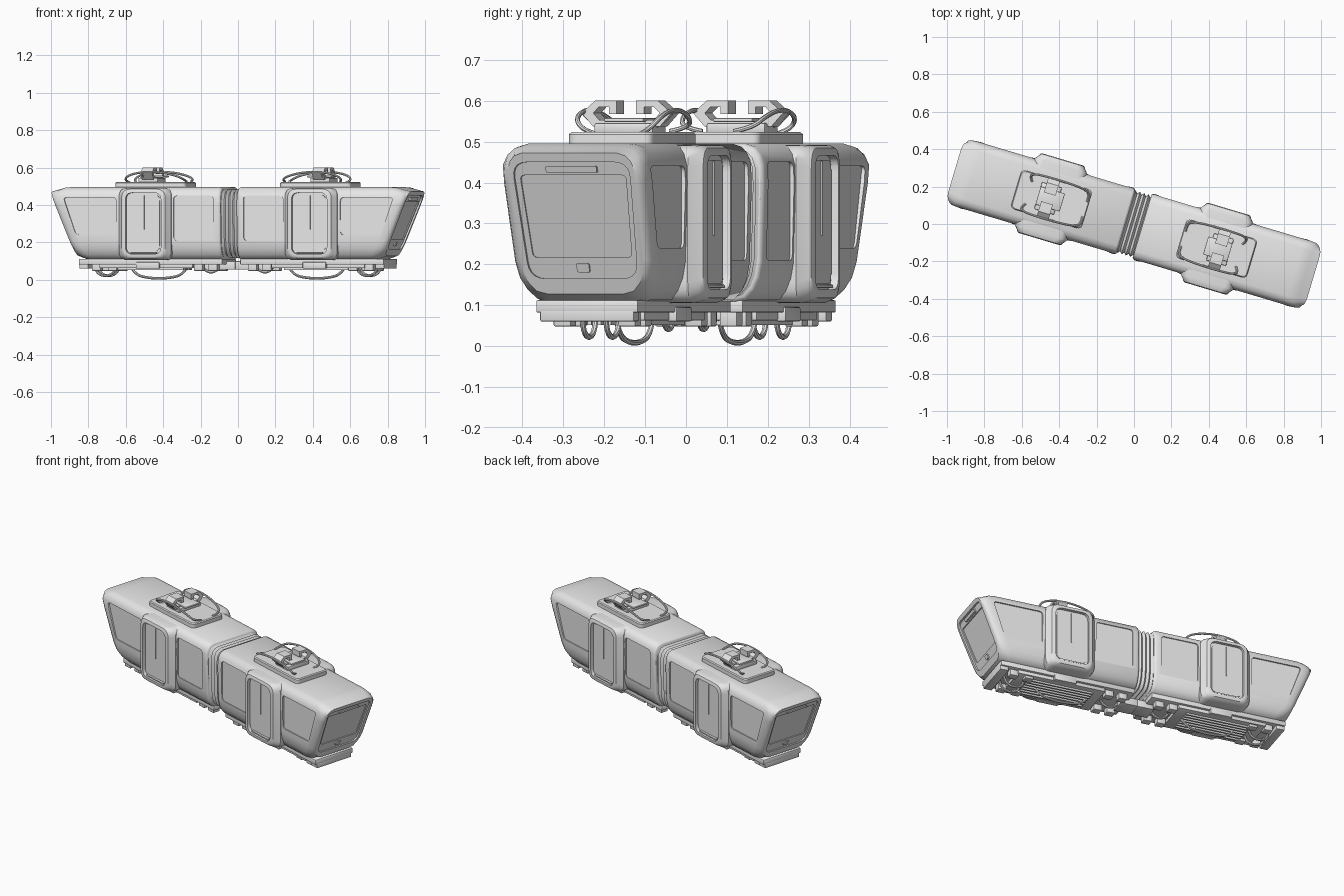
import bpy, bmesh, math
from mathutils import Matrix, Vector

cube = bpy.data.objects.get("Cube")
if cube:
    bpy.data.objects.remove(cube, do_unlink=True)

HEADING = math.radians(-16.6)
scene = bpy.context.scene.collection
parts = []

grey = bpy.data.materials.new("plain_grey")
grey.use_nodes = True
grey.diffuse_color = (0.8, 0.8, 0.8, 1)
grey.node_tree.nodes["Principled BSDF"].inputs["Base Color"].default_value = (0.8, 0.8, 0.8, 1)


def add(name, mesh, keep=True):
    ob = bpy.data.objects.new(name, mesh)
    scene.objects.link(ob)
    if keep:
        mesh.materials.append(grey)
        parts.append(ob)
    return ob


def loft(name, rings, keep=True):
    """Skin a list of closed rings and cap both ends."""
    bm = bmesh.new()
    rows = [[bm.verts.new(p) for p in ring] for ring in rings]
    n = len(rows[0])
    for a, b in zip(rows, rows[1:]):
        for i in range(n):
            j = (i + 1) % n
            bm.faces.new((a[i], a[j], b[j], b[i]))
    bm.faces.new(rows[0])
    bm.faces.new(rows[-1])
    bmesh.ops.recalc_face_normals(bm, faces=bm.faces)
    mesh = bpy.data.meshes.new(name)
    bm.to_mesh(mesh)
    bm.free()
    return add(name, mesh, keep)


def rounded(corners, r, steps=5):
    """Polygon with rounded corners."""
    out, pts = [], [Vector(c) for c in corners]
    for i, p in enumerate(pts):
        a = p + (pts[i - 1] - p).normalized() * r
        b = p + (pts[(i + 1) % len(pts)] - p).normalized() * r
        for k in range(steps + 1):
            t = k / steps
            out.append(a * (1 - t) ** 2 + p * 2 * t * (1 - t) + b * t * t)
    return out


def rect(a0, a1, b0, b1, r):
    return rounded([(a0, b0), (a1, b0), (a1, b1), (a0, b1)], r)


def side_prism(name, outline, v0, v1, keep=True, outline2=None):
    return loft(name, [[(p.x, v0, p.y) for p in outline],
                       [(p.x, v1, p.y) for p in (outline2 or outline)]], keep)


def box(name, u, v, z, bevel=0.004):
    ob = loft(name, [[(a, b, h) for a, b in ((u[0], v[0]), (u[1], v[0]), (u[1], v[1]), (u[0], v[1]))] for h in z])
    if bevel:
        m = ob.modifiers.new("bevel", "BEVEL")
        m.width, m.segments = bevel, 2
    return ob


def tube(name, points, radius):
    cu = bpy.data.curves.new(name, "CURVE")
    cu.dimensions = "3D"
    cu.bevel_depth, cu.bevel_resolution, cu.use_fill_caps = radius, 2, True
    cu.resolution_u = 6
    sp = cu.splines.new("NURBS")
    sp.points.add(len(points) - 1)
    for q, p in zip(sp.points, points):
        q.co = (*p, 1)
    sp.order_u, sp.use_endpoint_u = 3, True
    return add(name, cu)


def cut(ob, cutters):
    for c in cutters:
        m = ob.modifiers.new("cut", "BOOLEAN")
        m.operation, m.object, m.solver = "DIFFERENCE", c, "EXACT"
        c.hide_render = True
        helpers.append(c)


helpers = []

# Body cross-section
half = [(0.11, .105), (.14, .113), (.16, .135), (.173, .165), (.18, .205), (.185, .40),
        (.183, .445), (.175, .47), (.16, .487), (.135, .495)]
section = half + [(-v, z) for v, z in reversed(half)]


def end_u(z):
    return .85 + (z - .105) * .41


def end_ring(back, s):
    ring = []
    for v, z in section:
        h = .3 + (z - .3) * s
        pull = max(0, .17 - h) * .4 + max(0, h - .45) * 1.3 if s > .9 else 0
        ring.append((end_u(h) - back - pull, v * s, h))
    return ring


def flat_ring(u, s):
    return [(u, v * s, .3 + (z - .3) * s) for v, z in section]


body = loft("body", [flat_ring(.045, .95), flat_ring(.049, .98), flat_ring(.058, 1), end_ring(.055, 1),
                     end_ring(.025, .985), end_ring(.008, .945), end_ring(0, .885)])


def end_prism(name, outline, d0, d1, keep=False):
    return loft(name, [[(end_u(p.y) + d, p.x, p.y) for p in outline] for d in (d0, d1)], keep)


# Windscreen recess, glass and destination slot
cutters = [
    end_prism("screen_cutter", rounded([(-.138, .165), (.138, .165), (.15, .45), (-.15, .45)], .04), -.010, .05),
    end_prism("glass_cutter", rounded([(-.126, .217), (.126, .217), (.135, .418), (-.135, .418)], .012), -.016, .04)]

# Side window recesses
for s in (1, -1):
    for outline in (rect(.085, .305, .21, .45, .02),
                    rounded([(.625, .24), (.85, .24), (.92, .44), (.625, .44)], .02)):
        cutters.append(side_prism("window_cutter", outline, s * .175, s * .25, False))
cut(body, cutters)
end_prism("destination_sign", rect(-.065, .065, .424, .44, .004), -.012, 0, True)
end_prism("coupler_cover", rect(-.016, .016, .18, .203, .006), -.012, -.003, True)

# Door portals with sunken leaves
for s in (1, -1):
    portal = loft("door_portal", [
        [(p.x, s * v, p.y) for p in rect(.463 - w, .463 + w, lo, hi, .05)]
        for v, w, lo, hi in ((.10, .148, .105, .492), (.186, .146, .105, .492),
                             (.208, .128, .112, .49), (.218, .122, .118, .485), (.222, .112, .128, .476))])
    cut(portal, [side_prism("door_cutter", rect(.364, .562, .138, .466, .04), s * .203, s * .26, False)])
    side_prism("door_leaf_frame", rect(.376, .55, .152, .455, .03), s * .20, s * .207)
    side_prism("door_seam", rect(.461, .465, .27, .452, .001), s * .20, s * .211)
    box("door_step", (.39, .536), sorted((s * .20, s * .216)), (.142, .15), .002)

# Roof platform and current collector
loft("roof_platform", [[(p.x, p.y, z) for p in rect(.262 + d, .658 - d, -.108 + d, .108 - d, .025)]
                       for z, d in ((.48, 0), (.518, 0), (.523, .005))])
box("collector_base", (.425, .535), (-.075, .075), (.52, .545))
box("collector_cross_plate", (.40, .535), (-.05, .05), (.548, .558), .003)
hook = [(.025, .60), (.08, .60), (.115, .57), (.085, .537), (.0, .537), (.0, .55), (.07, .553),
        (.085, .57), (.07, .585), (.045, .585), (.045, .567), (.025, .567)]
for s in (1, -1):
    loft("collector_hook", [[(u, s * v, z) for v, z in hook] for u in (.445, .51)])
    tube("collector_arm", [(.275, s * .04, .525), (.27, s * .09, .535), (.32, s * .105, .56), (.42, s * .11, .578),
                           (.52, s * .11, .575), (.59, s * .105, .555), (.605, s * .085, .53), (.585, s * .06, .52)], .006)
    tube("collector_brace", [(.50, s * .11, .57), (.50, s * .085, .54), (.50, s * .04, .53)], .007)

# Chassis, bogie blocks and grille
box("chassis_plate", (.05, .85), (-.13, .13), (.082, .112))
box("lower_frame", (.22, .74), (-.115, .115), (.062, .09))
box("end_bumper", (.80, .85), (-.12, .12), (.06, .10))
box("inner_coupling", (.0, .10), (-.05, .05), (.055, .10))
for s in (1, -1):
    for u in (.11, .19, .67, .76):
        box("axle_block", (u - .025, u + .025), sorted((s * .06, s * .105)), (.048, .095))
    box("side_box", (.40, .53), sorted((s * .11, s * .135)), (.06, .095))
for i in range(7):
    v = -.075 + i * .025
    box("grille_slat", (.28, .66), (v - .005, v + .005), (.052, .07), 0)


# Underfloor hoops
def hoop(name, u, half_len, v, z):
    tube(name, [(u - half_len, v, .075), (u - half_len * .85, v, z + .015), (u - half_len * .3, v, z - .004),
                (u + half_len * .3, v, z - .004), (u + half_len * .85, v, z + .015), (u + half_len, v, .075)], .007)


hoop("long_hoop", .44, .16, 0, .012)
for v in (-.03, .03):
    hoop("short_hoop", .73, .06, v, .026)
hoop("inner_hoop", .15, .05, 0, .045)

# Freeze modifiers and curves into plain meshes
deps = bpy.context.evaluated_depsgraph_get()
deps.update()
frozen = []
for ob in list(parts):
    mesh = bpy.data.meshes.new_from_object(ob.evaluated_get(deps), depsgraph=deps)
    frozen.append((ob.name, mesh))
for ob in parts + helpers:
    bpy.data.objects.remove(ob, do_unlink=True)
parts.clear()

# Two back-to-back cars
for label, turn in (("left", 0), ("right", math.pi)):
    for name, mesh in frozen:
        ob = bpy.data.objects.new(label + "_" + name, mesh)
        scene.objects.link(ob)
        ob.matrix_world = Matrix.Rotation(HEADING + turn, 4, "Z")
        parts.append(ob)

# Folded gangway between the cars
folds = [flat_ring(-.054 + i * .012, .94 if i % 2 else .87) for i in range(10)]
gangway = loft("gangway_bellows", folds)
gangway.matrix_world = Matrix.Rotation(HEADING, 4, "Z")

bpy.ops.object.select_all(action="DESELECT")
for ob in parts:
    ob.select_set(True)
bpy.context.view_layer.objects.active = parts[0]
bpy.ops.object.shade_smooth_by_angle(angle=math.radians(35))
